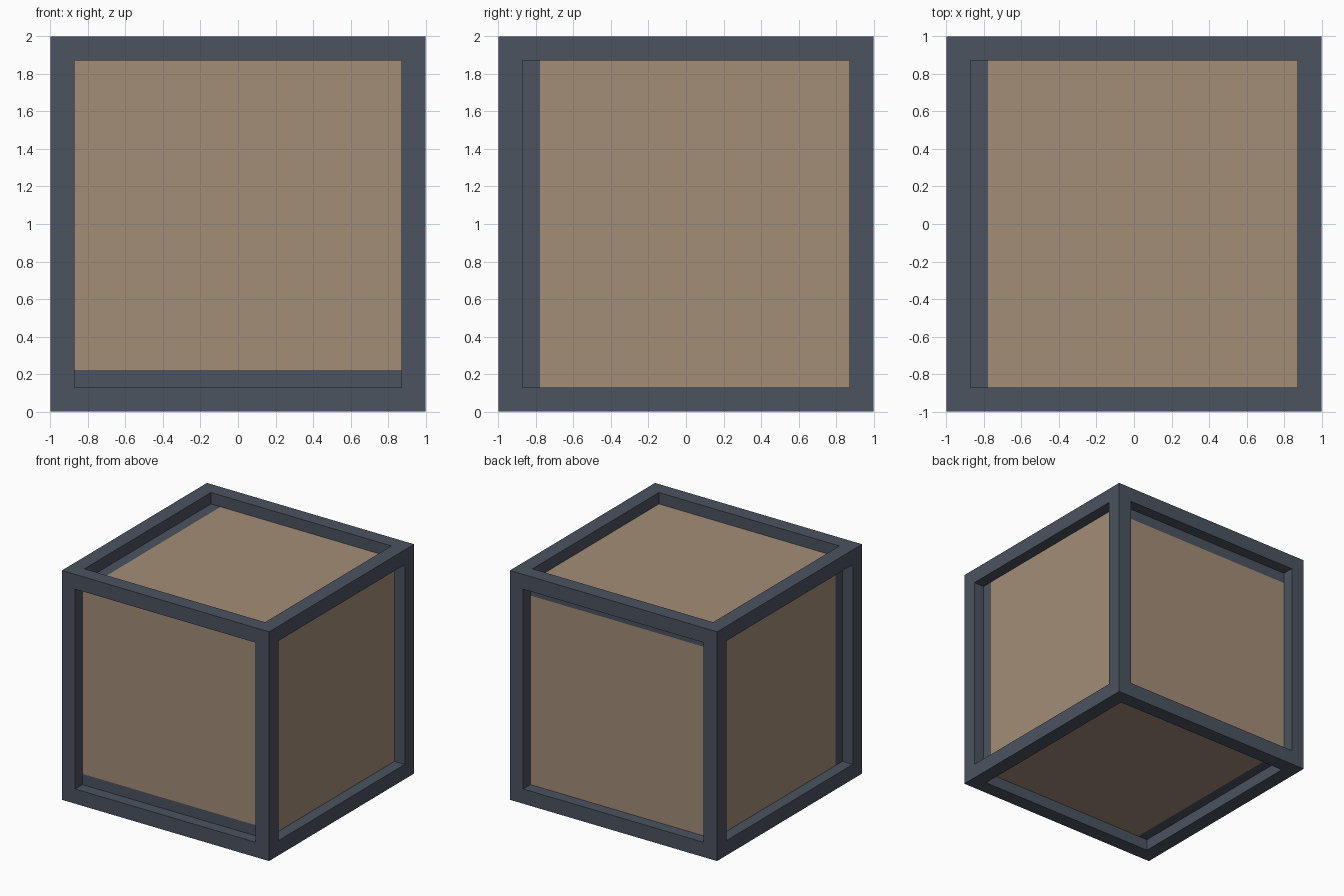
import bpy, bmesh
from mathutils import Vector

if "Cube" in bpy.data.objects:
    bpy.data.objects.remove(bpy.data.objects["Cube"])

FRAME, DEPTH, STRIP = 0.182, 0.1, 0.04


def material(name, rgb):
    m = bpy.data.materials.new(name)
    m.diffuse_color = (*rgb, 1)
    m.use_nodes = True
    m.node_tree.nodes["Principled BSDF"].inputs["Base Color"].default_value = m.diffuse_color
    return m


mesh = bpy.data.meshes.new("crate")
mesh.materials.append(material("slate blue frame", (0.070, 0.087, 0.117)))
mesh.materials.append(material("tan panel", (0.366, 0.270, 0.184)))
crate = bpy.data.objects.new("crate", mesh)
bpy.context.collection.objects.link(crate)

# Cube with a frame border and a sunken panel on each side
bm = bmesh.new()
bmesh.ops.create_cube(bm, size=2)
panels = list(bm.faces)
bmesh.ops.inset_individual(bm, faces=panels, thickness=FRAME, depth=0)
bmesh.ops.inset_individual(bm, faces=panels, thickness=0, depth=-DEPTH)
bm.normal_update()

# Each panel keeps a thin frame-coloured strip along one edge
strip_sides = {(0, -1, 0): (0, 0, -1), (0, 1, 0): (0, 0, 1),
               (1, 0, 0): (0, -1, 0), (-1, 0, 0): (0, -1, 0),
               (0, 0, 1): (-1, 0, 0), (0, 0, -1): (-1, 0, 0)}
limit = 1 - FRAME - STRIP
for face in panels:
    side = Vector(strip_sides[tuple(round(c) for c in face.normal)])
    geom = [face] + list(face.edges) + list(face.verts)
    cut = bmesh.ops.bisect_plane(bm, geom=geom, plane_co=side * limit, plane_no=side)
    for part in cut["geom"]:
        if isinstance(part, bmesh.types.BMFace):
            inside = part.calc_center_median().dot(side) < limit
            part.material_index = 1 if inside else 0

bmesh.ops.translate(bm, verts=bm.verts, vec=(0, 0, 1))
bm.to_mesh(mesh)
bm.free()
